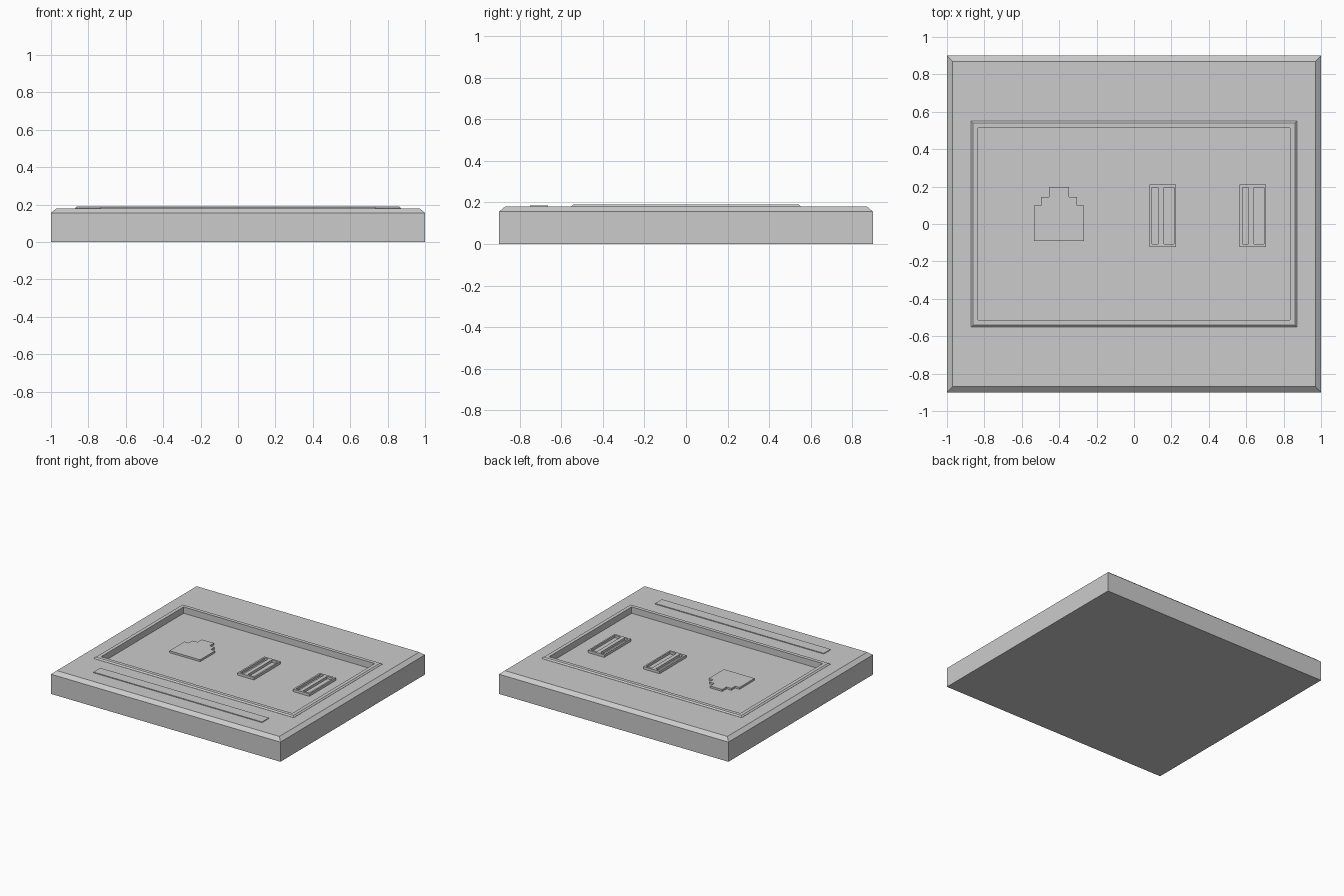
import bpy, bmesh

if "Cube" in bpy.data.objects:
    bpy.data.objects.remove(bpy.data.objects["Cube"])

grey = bpy.data.materials.new("light grey")
grey.diffuse_color = (0.6, 0.6, 0.6, 1)
grey.use_nodes = True
grey.node_tree.nodes["Principled BSDF"].inputs["Base Color"].default_value = grey.diffuse_color

FLOOR, TOP = 0.14, 0.18   # recess floor and plate top heights


def rect(x0, x1, y0, y1):
    return [(x0, y0), (x1, y0), (x1, y1), (x0, y1)]


def centred(x, y):
    return rect(-x, x, -y, y)


def loft(name, sections):
    """Closed solid through stacked (outline, z) sections."""
    bm = bmesh.new()
    rings = [[bm.verts.new((x, y, z)) for x, y in pts] for pts, z in sections]
    n = len(rings[0])
    bm.faces.new(rings[0][::-1])
    bm.faces.new(rings[-1])
    for a, b in zip(rings, rings[1:]):
        for i in range(n):
            j = (i + 1) % n
            bm.faces.new((a[i], a[j], b[j], b[i]))
    bmesh.ops.recalc_face_normals(bm, faces=bm.faces)
    mesh = bpy.data.meshes.new(name)
    bm.to_mesh(mesh)
    bm.free()
    mesh.materials.append(grey)
    ob = bpy.data.objects.new(name, mesh)
    bpy.context.collection.objects.link(ob)
    return ob


def cut(ob, outline, z0, z1):
    """Cut a straight pocket into an object."""
    cutter = loft(ob.name + "_cutter", [(outline, z0), (outline, z1)])
    cutter.hide_render = True
    cutter.hide_set(True)
    mod = ob.modifiers.new("pocket", 'BOOLEAN')
    mod.operation = 'DIFFERENCE'
    mod.solver = 'EXACT'
    mod.object = cutter


# Wall plate with chamfered top edge and a recessed panel
plate = loft("wall_plate", [(centred(1, 0.9), 0), (centred(1, 0.9), 0.155),
                            (centred(0.97, 0.87), TOP)])
cut(plate, centred(0.833, 0.513), FLOOR, 0.3)

# Raised rim around the recess
rim = loft("panel_rim", [(centred(0.872, 0.552), TOP - 0.005),
                         (centred(0.872, 0.552), TOP + 0.001),
                         (centred(0.861, 0.541), TOP + 0.01)])
cut(rim, centred(0.833, 0.513), 0.1, 0.3)

# Label strip along the front
strip = rect(-0.735, 0.735, -0.75, -0.665)
loft("label_strip", [(strip, TOP - 0.005), (strip, TOP + 0.006)])

# Network jack: stepped outline, mirrored about its centre line
half = [(0.134, -0.09), (0.134, 0.098), (0.096, 0.098),
        (0.096, 0.145), (0.053, 0.145), (0.053, 0.198)]
cx = -0.401
jack = [(cx + x, y) for x, y in half] + [(cx - x, y) for x, y in half[::-1]]
loft("network_jack", [(jack, FLOOR - 0.005), (jack, FLOOR + 0.015)])

# Two ports, each with a narrow and a wide slot
for name, x in (("left_port", 0.083), ("right_port", 0.565)):
    body = rect(x, x + 0.142, -0.122, 0.21)
    port = loft(name, [(body, FLOOR - 0.005), (body, FLOOR + 0.02)])
    for a, b in ((0.014, 0.046), (0.077, 0.13)):
        cut(port, rect(x + a, x + b, -0.106, 0.194), FLOOR + 0.001, 0.3)
